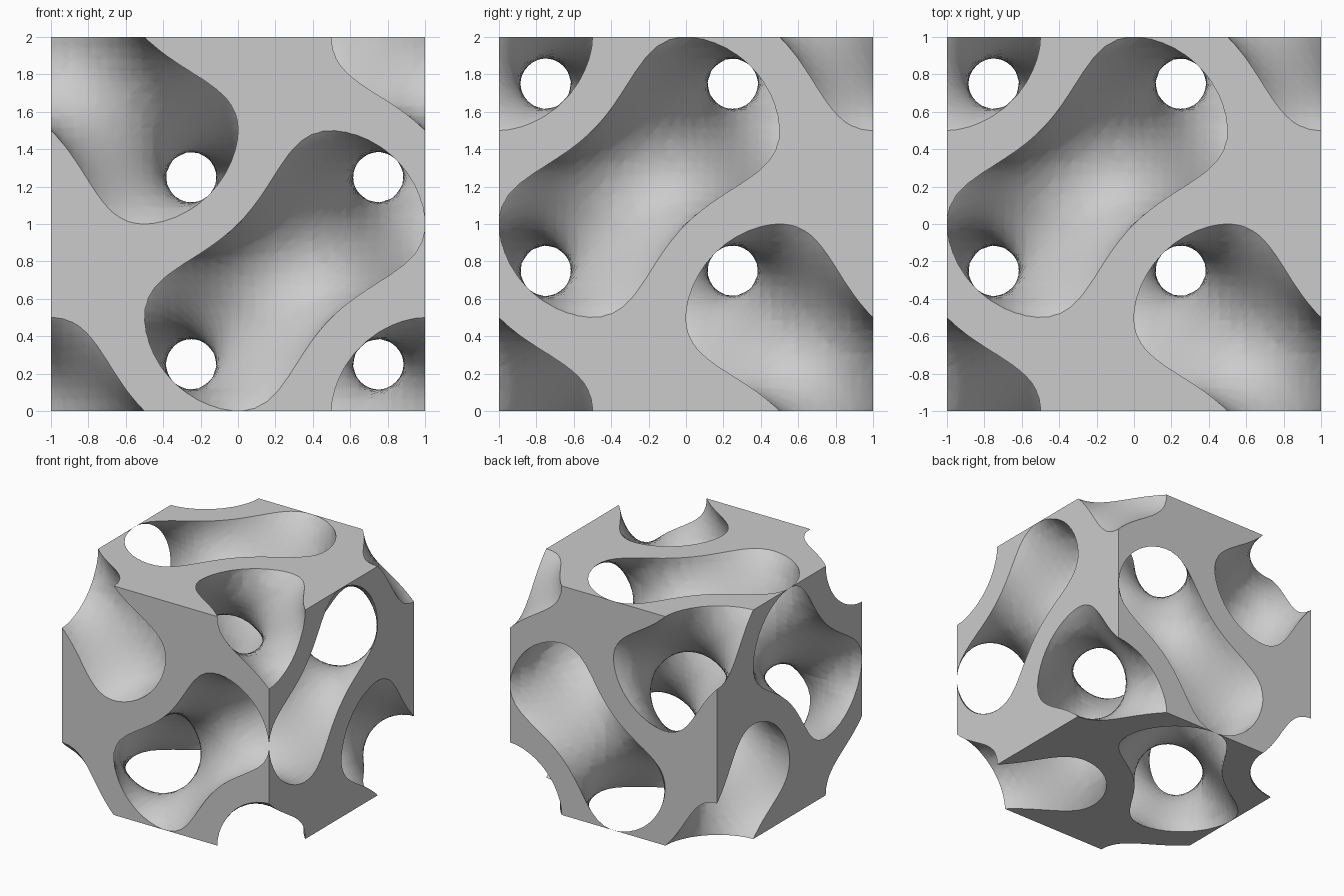
import bpy
import bmesh
from itertools import permutations, product
from math import sin, cos, pi
from mathutils import Vector

if "Cube" in bpy.data.objects:
    bpy.data.objects.remove(bpy.data.objects["Cube"], do_unlink=True)

N = 33          # cells along each side
WALL = 0.5      # the solid is the sheet where |gyroid| < WALL
STEP = 2 / N


def gyroid(i, j, k):
    x, y, z = (pi * (STEP * n - 1) + pi / 4 for n in (i, j, k))
    return sin(x) * cos(y) + sin(y) * cos(z) + sin(z) * cos(x)


# Field sampled at the lattice points: (position, value)
lattice = {p: (Vector(p) * STEP - Vector((1, 1, 0)), gyroid(*p))
           for p in product(range(N + 1), repeat=3)}

bm = bmesh.new()
welded = {}


def vertex(co):
    key = tuple(round(c, 5) for c in co)
    if key not in welded:
        welded[key] = bm.verts.new(co)
    return welded[key]


def add_face(points, outward, smooth):
    verts = list(dict.fromkeys(vertex(p) for p in points))
    if len(verts) < 3:
        return
    normal = Vector()
    for a, b in zip(points[1:], points[2:]):
        normal += (a - points[0]).cross(b - points[0])
    if normal.dot(outward) < 0:
        verts.reverse()
    if bm.faces.get(verts) is None:
        bm.faces.new(verts).smooth = smooth


def crossing(a, b, level):
    # Ordered ends keep shared crossings identical
    if a[1] > b[1]:
        a, b = b, a
    return a[0].lerp(b[0], (level - a[1]) / (b[1] - a[1]))


def wall_piece(tet, level):
    high = [p for p in tet if p[1] > level]
    low = [p for p in tet if p[1] <= level]
    if not high or not low:
        return
    points = [crossing(h, l, level) for h in high for l in low]
    if len(points) == 4:
        points[2], points[3] = points[3], points[2]
    uphill = (sum((p[0] for p in high), Vector()) / len(high)
              - sum((p[0] for p in low), Vector()) / len(low))
    add_face(points, uphill * (1 if level > 0 else -1), True)


def clip(polygon, level, sign):
    result = []
    for a, b in zip(polygon, polygon[1:] + polygon[:1]):
        a_in, b_in = sign * (a[1] - level) < 0, sign * (b[1] - level) < 0
        if a_in:
            result.append(a)
        if a_in != b_in:
            result.append((crossing(a, b, level), level))
    return result


def offset(cell, axes):
    return tuple(c + (n in axes) for n, c in enumerate(cell))


# Curved walls: each cell is split into six tetrahedra along its diagonal
for cell in product(range(N), repeat=3):
    values = [lattice[offset(cell, [n for n in range(3) if m >> n & 1])][1]
              for m in range(8)]
    for level in (WALL, -WALL):
        if min(values) < level < max(values):
            for order in permutations(range(3)):
                wall_piece([lattice[offset(cell, order[:n])] for n in range(4)], level)

# Flat cut faces on the six sides of the block
for axis, side in product(range(3), (0, N)):
    u, v = [n for n in range(3) if n != axis]
    outward = Vector((0, 0, 0))
    outward[axis] = 1 if side else -1
    for a, b in product(range(N), repeat=2):
        cell = [side] * 3
        cell[u], cell[v] = a, b
        for first in (u, v):
            corners = [lattice[offset(cell, s)] for s in ((), (first,), (u, v))]
            kept = clip(clip(corners, WALL, 1), -WALL, -1)
            if len(kept) > 2:
                add_face([p[0] for p in kept], outward, False)

# Crisp rims where the curved walls meet the flat cuts
for edge in bm.edges:
    edge.smooth = all(f.smooth for f in edge.link_faces)

mesh = bpy.data.meshes.new("gyroid_block")
bm.to_mesh(mesh)
bm.free()
block = bpy.data.objects.new("gyroid_block", mesh)
bpy.context.collection.objects.link(block)

grey = bpy.data.materials.new("plain_grey")
grey.use_nodes = True
grey.diffuse_color = (0.6, 0.6, 0.6, 1)
grey.node_tree.nodes["Principled BSDF"].inputs["Base Color"].default_value = (0.6, 0.6, 0.6, 1)
mesh.materials.append(grey)
